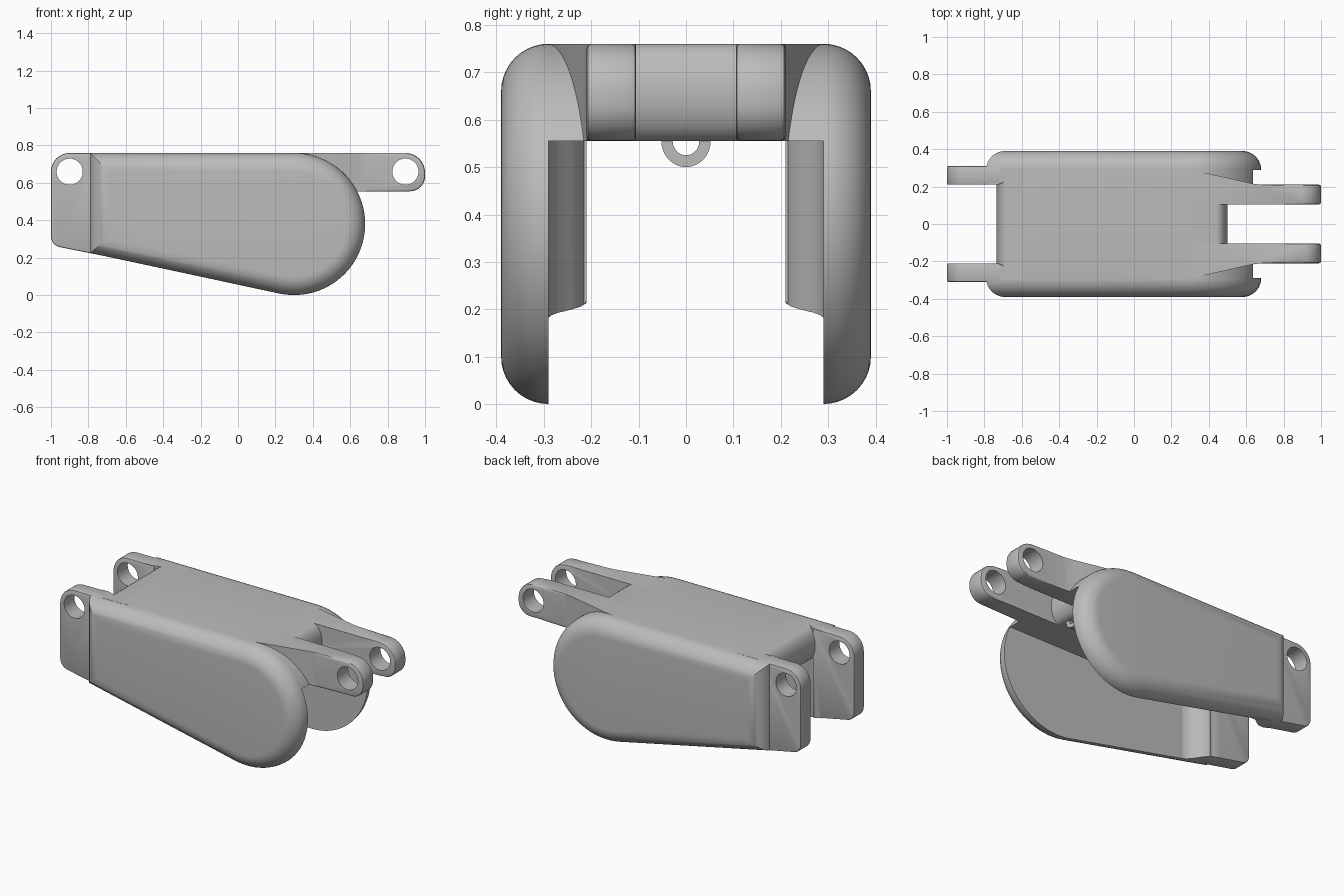
import bpy, bmesh
from math import sin, cos, radians

if "Cube" in bpy.data.objects:
    bpy.data.objects.remove(bpy.data.objects["Cube"])

grey = bpy.data.materials.new("plain_grey")
grey.use_nodes = True
grey.diffuse_color = (0.5, 0.5, 0.5, 1)
grey.node_tree.nodes["Principled BSDF"].inputs["Base Color"].default_value = (0.5, 0.5, 0.5, 1)

TOP, UNDER = 0.76, 0.555      # top plate heights
SLOPE = 0.215                 # fall of the lower edge


def lower_edge(x):
    return 0.225 - SLOPE * (x + 0.79)


def arc(cx, cy, rx, ry, start, end, steps=8):
    angles = [radians(start + (end - start) * i / steps) for i in range(steps + 1)]
    return [(cx + rx * cos(a), cy + ry * sin(a)) for a in angles]


def prism(name, points, low, high, axis="y"):
    """Extrude a flat profile along an axis."""
    place = {"x": lambda a, b, t: (t, a, b),
             "y": lambda a, b, t: (a, t, b),
             "z": lambda a, b, t: (a, b, t)}[axis]
    bm = bmesh.new()
    ends = [[bm.verts.new(place(a, b, t)) for a, b in points] for t in (low, high)]
    for ring in ends:
        bm.faces.new(ring)
    n = len(points)
    for i in range(n):
        j = (i + 1) % n
        bm.faces.new((ends[0][i], ends[0][j], ends[1][j], ends[1][i]))
    bmesh.ops.recalc_face_normals(bm, faces=bm.faces)
    mesh = bpy.data.meshes.new(name)
    bm.to_mesh(mesh)
    bm.free()
    mesh.materials.append(grey)
    obj = bpy.data.objects.new(name, mesh)
    bpy.context.collection.objects.link(obj)
    return obj


def box(x0, x1, y0, y1, z0, z1):
    return prism("cutter", [(x0, z0), (x1, z0), (x1, z1), (x0, z1)], y0, y1)


def combine(obj, cutter, operation="DIFFERENCE"):
    mod = obj.modifiers.new("shape", "BOOLEAN")
    mod.operation, mod.solver, mod.object = operation, "EXACT", cutter
    bpy.context.view_layer.objects.active = obj
    bpy.ops.object.modifier_apply(modifier=mod.name)
    bpy.data.objects.remove(cutter)


def round_edges(obj, rule, width, segments):
    bm = bmesh.new()
    bm.from_mesh(obj.data)
    chosen = [e for e in bm.edges if e.is_manifold and e.calc_face_angle(0) > 0.7
              and rule((e.verts[0].co + e.verts[1].co) / 2)]
    bmesh.ops.bevel(bm, geom=chosen, offset=width, segments=segments,
                    profile=0.5, affect="EDGES", clamp_overlap=False)
    bm.to_mesh(obj.data)
    bm.free()


def pin_hole(obj, x):
    combine(obj, prism("cutter", arc(x, 0.66, 0.07, 0.07, 0, 348.75, 31), -1, 1))


# Channel shell: teardrop side profile with softly rounded cheeks
teardrop = [(-0.79, lower_edge(-0.79))] + arc(0.30, 0.38, 0.38, 0.38, -102, 90, 40) + [(-0.79, TOP)]
shell = prism("channel_shell", teardrop, -0.39, 0.39)
round_edges(shell, lambda m: abs(m.y) > 0.38, 0.1, 10)
combine(shell, box(-1, 1, -0.29, 0.29, -0.1, UNDER))
combine(shell, box(-1, -0.6, -0.29, 0.29, 0.5, 0.9))
combine(shell, box(0.42, 1, -0.11, 0.11, 0.5, 0.9))

# Top plate pieces with bulging ends
mid, half = (TOP + UNDER) / 2, (TOP - UNDER) / 2
back_end = arc(-0.675, mid, 0.06, half, 90, 270, 12)
prism("plate_back_end", back_end + [(-0.55, UNDER), (-0.55, TOP)], -0.295, 0.295)
prism("plate_front_end", arc(0.44, mid, 0.06, half, -90, 90, 12) + [(0.2, TOP), (0.2, UNDER)], -0.11, 0.11)

for side, s in (("left", 1), ("right", -1)):
    # the model faces -y, so this is the rear (+y) or front (-y) cheek
    tag = "rear" if s > 0 else "front"

    # Long fork arm: tapered plan trimmed to a rounded side outline
    plan = [(0.25, 0.105), (0.25, 0.285), (0.33, 0.285), (0.60, 0.224), (0.64, 0.215),
            (0.68, 0.21), (1.1, 0.21), (1.1, 0.105)]
    arm = prism(tag + "_fork_arm", [(x, s * y) for x, y in plan], 0.4, 0.9, "z")
    outline = ([(0.2, TOP), (0.2, UNDER)] + arc(0.92, UNDER + 0.08, 0.08, 0.08, -90, 0)
               + arc(0.895, TOP - 0.105, 0.105, 0.105, 0, 90))
    combine(arm, prism("cutter", outline, -1, 1), "INTERSECT")
    round_edges(arm, lambda m: m.x > 0.66, 0.01, 2)
    pin_hole(arm, 0.895)

    # Tall hinge lug at the other end
    outline = ([(-0.72, TOP)] + arc(-0.9, TOP - 0.1, 0.1, 0.1, 90, 180)
               + arc(-0.94, 0.315, 0.06, 0.06, 180, 258) + [(-0.72, lower_edge(-0.72))])
    lug = prism(tag + "_hinge_lug", outline, *sorted((s * 0.21, s * 0.31)))
    round_edges(lug, lambda m: m.x < -0.8, 0.008, 2)
    pin_hole(lug, -0.9)

    # Thickened inner wall blending the lug into the cheek
    plan = [(-0.78, 0.21), (-0.735, 0.21), (-0.70, 0.222), (-0.67, 0.243),
            (-0.64, 0.27), (-0.615, 0.284), (-0.59, 0.29), (-0.59, 0.30), (-0.78, 0.30)]
    pad = prism(tag + "_inner_wall", [(x, s * y) for x, y in plan], 0, TOP, "z")
    for v in pad.data.vertices:
        if v.co.z < 0.1:
            v.co.z = lower_edge(v.co.x)

# Small loop under the plate
loop = arc(0, UNDER, 0.052, 0.055, 180, 360, 16) + arc(0, UNDER, 0.028, 0.03, 360, 180, 16)
prism("under_loop", loop, 0.38, 0.44, "x")

# Smooth shading with crisp edges
bpy.ops.object.select_all(action="DESELECT")
for obj in bpy.context.collection.objects:
    if obj.type == "MESH" and grey.name in obj.data.materials:
        obj.select_set(True)
        bpy.context.view_layer.objects.active = obj
bpy.ops.object.shade_smooth_by_angle(angle=radians(30))
